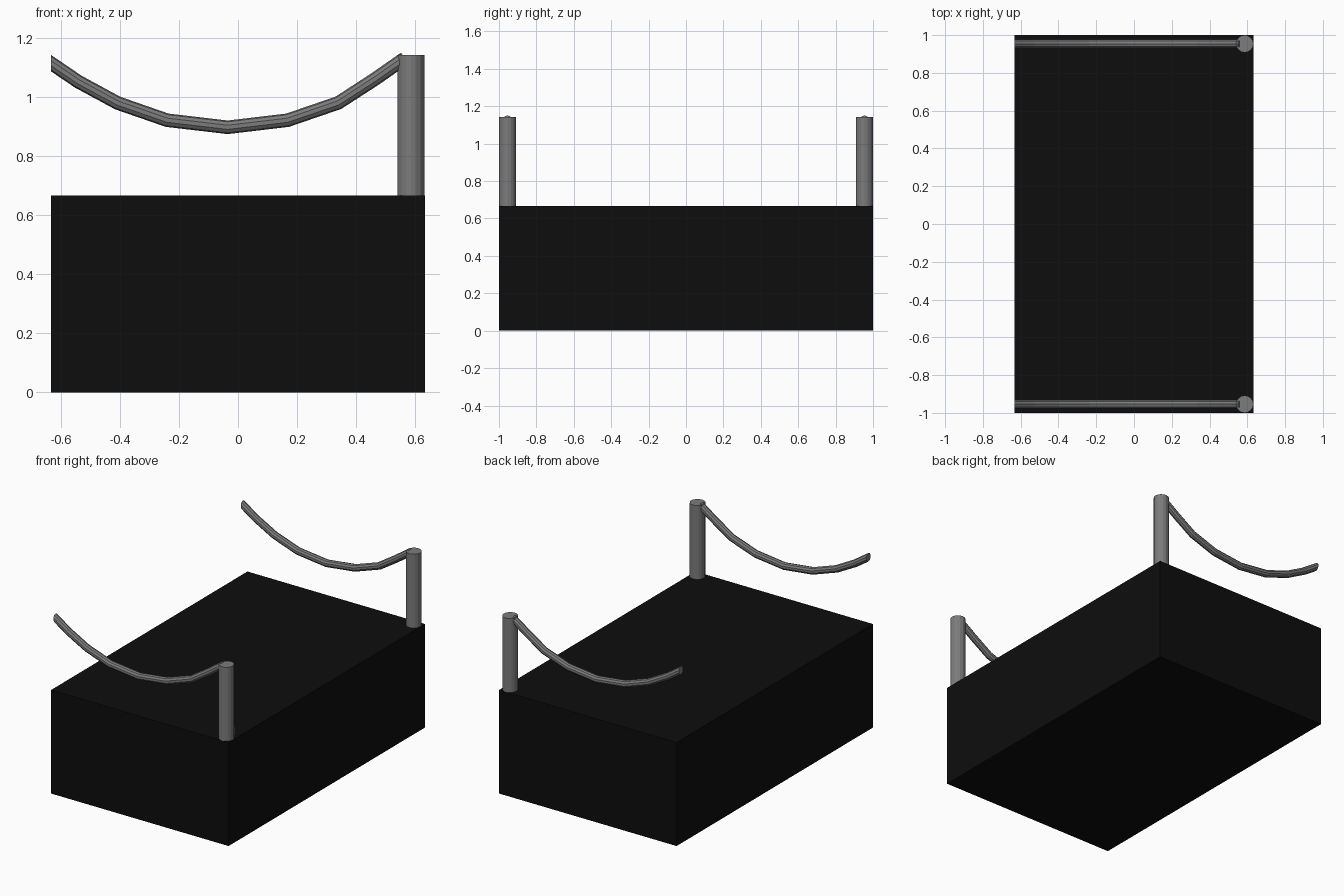
import bpy
import bmesh
from mathutils import Vector

if "Cube" in bpy.data.objects:
    bpy.data.objects.remove(bpy.data.objects["Cube"])


def material(name, value):
    mat = bpy.data.materials.new(name)
    mat.diffuse_color = (value, value, value, 1)
    mat.use_nodes = True
    mat.node_tree.nodes["Principled BSDF"].inputs["Base Color"].default_value = mat.diffuse_color
    return mat


black = material("black", 0.004)
steel = material("dark_grey", 0.2)

# Solid platform block
bpy.ops.mesh.primitive_cube_add(size=1, location=(0, 0, 0.3335))
base = bpy.context.object
base.name = "platform"
base.scale = (1.266, 2, 0.667)
bpy.ops.object.transform_apply(location=False, rotation=False, scale=True)
base.data.materials.append(black)

# Sagging rope centre line (x, z): cut flush at the platform's left side,
# running into the post on the right
PATH = [(-0.633, 1.115), (-0.54, 1.052), (-0.407, 0.98), (-0.24, 0.922),
        (-0.035, 0.898), (0.168, 0.922), (0.34, 0.981), (0.465, 1.062),
        (0.565, 1.132)]
SIDES, RADIUS = 10, 0.023


def make_rope(name, y):
    pts = [Vector((x, y, z)) for x, z in PATH]
    bm = bmesh.new()
    rings = []
    from_circle = bmesh.ops.create_circle
    for i, p in enumerate(pts):
        t = (pts[min(i + 1, len(pts) - 1)] - pts[max(i - 1, 0)]).normalized()
        ring = from_circle(bm, segments=SIDES, radius=RADIUS)["verts"]
        side = Vector((0, 1, 0))
        up = t.cross(side)
        for v in ring:
            a, b = v.co.x, v.co.y
            v.co = p + side * a + up * b
            if i == 0:  # vertical end cut
                v.co += t * ((p.x - v.co.x) / t.x)
        rings.append(ring)
    for r, s in zip(rings, rings[1:]):
        for k in range(SIDES):
            n = (k + 1) % SIDES
            bm.faces.new((r[k], r[n], s[n], s[k]))
    bm.faces.new(rings[0])
    bm.faces.new(rings[-1])
    bmesh.ops.recalc_face_normals(bm, faces=bm.faces)
    mesh = bpy.data.meshes.new(name)
    bm.to_mesh(mesh)
    bm.free()
    obj = bpy.data.objects.new(name, mesh)
    bpy.context.collection.objects.link(obj)
    mesh.materials.append(steel)


# One post and rope on each long end
for label, y in (("front", -0.954), ("back", 0.954)):
    bpy.ops.mesh.primitive_cylinder_add(vertices=16, radius=0.046, depth=0.477,
                                        location=(0.586, y, 0.9045))
    post = bpy.context.object
    post.name = label + "_post"
    post.data.materials.append(steel)
    make_rope(label + "_rope", y)
